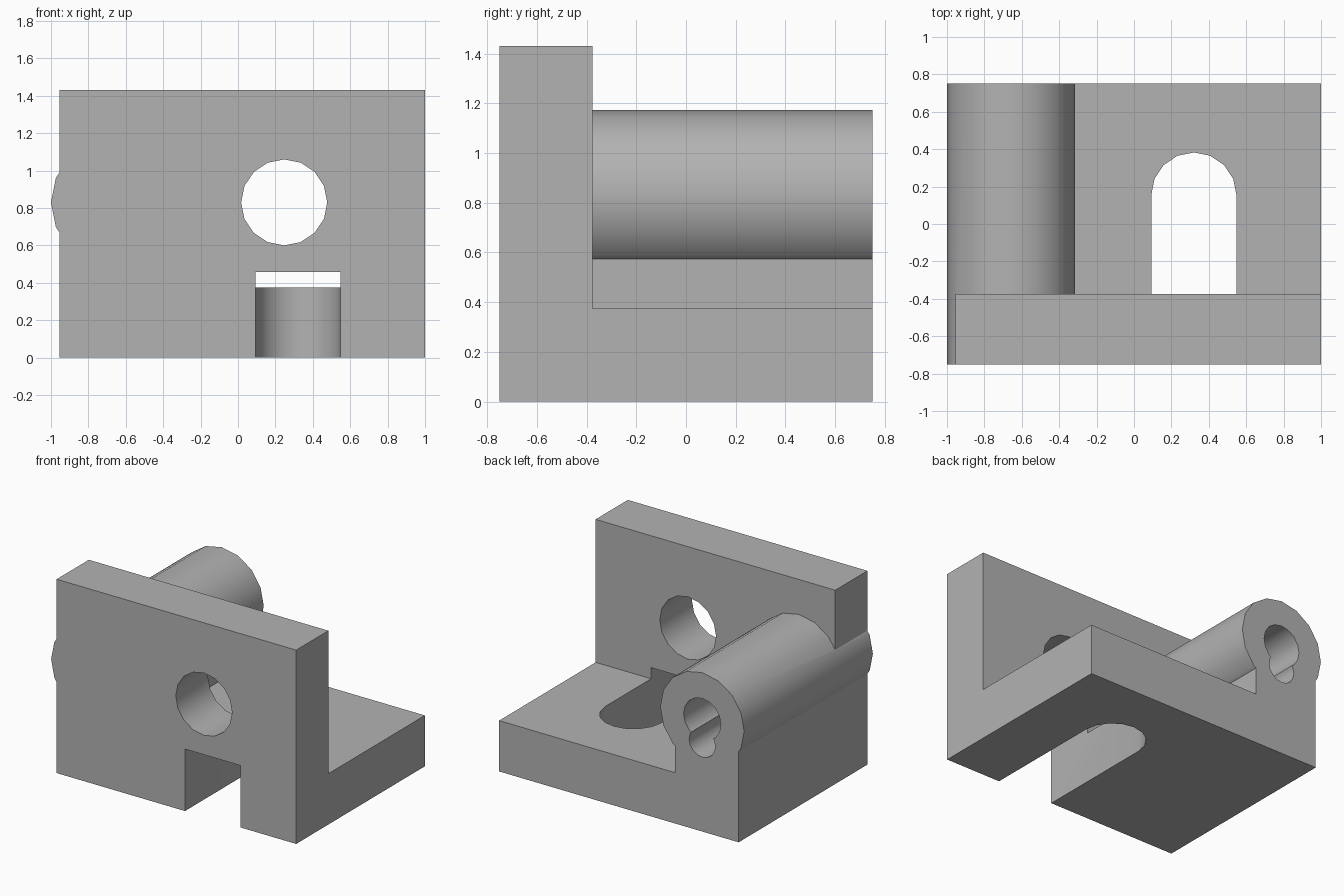
import bpy, bmesh
from math import cos, sin, pi, radians
from mathutils import Vector

cube = bpy.data.objects.get("Cube")
if cube:
    bpy.data.objects.remove(cube, do_unlink=True)

grey = bpy.data.materials.new("plain grey")
grey.use_nodes = True
grey.diffuse_color = (0.45, 0.45, 0.45, 1)
grey.node_tree.nodes["Principled BSDF"].inputs["Base Color"].default_value = grey.diffuse_color

LEFT, RIGHT = 1.0, -0.955
FRONT, BACK, STEP = -0.75, 0.75, -0.375
BASE_TOP, WALL_TOP, AXIS_Z = 0.375, 1.43, 0.83
TUBE_X = -0.6575


def prism(name, points, to_3d, start, end):
    """Extrude a flat outline between two positions along an axis."""
    bm = bmesh.new()
    face = bm.faces.new([bm.verts.new(to_3d(a, b, start)) for a, b in points])
    move = Vector(to_3d(0, 0, end)) - Vector(to_3d(0, 0, start))
    new = bmesh.ops.extrude_face_region(bm, geom=[face])["geom"]
    bmesh.ops.translate(bm, vec=move, verts=[v for v in new if isinstance(v, bmesh.types.BMVert)])
    bmesh.ops.recalc_face_normals(bm, faces=bm.faces)
    mesh = bpy.data.meshes.new(name)
    bm.to_mesh(mesh)
    bm.free()
    mesh.materials.append(grey)
    obj = bpy.data.objects.new(name, mesh)
    bpy.context.collection.objects.link(obj)
    return obj


def along_x(a, b, t): return (t, a, b)
def along_y(a, b, t): return (a, t, b)
def along_z(a, b, t): return (a, b, t)


def arc(cx, cy, r, first=0, last=16):
    """Points on a sixteen-sided circle."""
    return [(cx + r * cos(i * pi / 8), cy + r * sin(i * pi / 8)) for i in range(first, last)]


def box(a0, b0, a1, b1):
    return [(a0, b0), (a1, b0), (a1, b1), (a0, b1)]


def combine(target, tool, operation):
    mod = target.modifiers.new(tool.name, 'BOOLEAN')
    mod.operation, mod.solver, mod.object = operation, 'EXACT', tool
    bpy.context.view_layer.objects.active = target
    bpy.ops.object.modifier_apply(modifier=mod.name)
    bpy.data.objects.remove(tool, do_unlink=True)


# L-shaped body: base plate with upright front wall
profile = [(FRONT, 0), (BACK, 0), (BACK, BASE_TOP), (STEP, BASE_TOP), (STEP, WALL_TOP), (FRONT, WALL_TOP)]
bracket = prism("bracket", profile, along_x, RIGHT, LEFT)

# Tube and the neck that carries it on the base
neck = prism("neck", box(RIGHT, 0.2, -0.435, AXIS_Z), along_y, -0.5, BACK)
combine(bracket, neck, 'UNION')
tube = prism("tube", arc(TUBE_X, AXIS_Z, 0.3425), along_y, FRONT, BACK)
combine(bracket, tube, 'UNION')

# Keyhole bore, open at the back only
for name, z, r in (("bore", AXIS_Z, 0.152), ("keyway", 0.655, 0.107)):
    combine(bracket, prism(name, arc(TUBE_X, z, r), along_y, STEP, 1), 'DIFFERENCE')

# Round hole through the wall
combine(bracket, prism("wall_hole", arc(0.247, AXIS_Z, 0.23), along_y, -1, -0.2), 'DIFFERENCE')

# Round-ended slot, open at the front
slot = [(0.0925, -1), (0.5475, -1)] + arc(0.32, 0.155, 0.2275, 0, 9)
combine(bracket, prism("slot", slot, along_z, -0.2, 0.457), 'DIFFERENCE')

# Smooth round surfaces, keep edges crisp
bpy.ops.object.select_all(action='DESELECT')
bracket.select_set(True)
bpy.context.view_layer.objects.active = bracket
bpy.ops.object.shade_smooth_by_angle(angle=radians(30))
